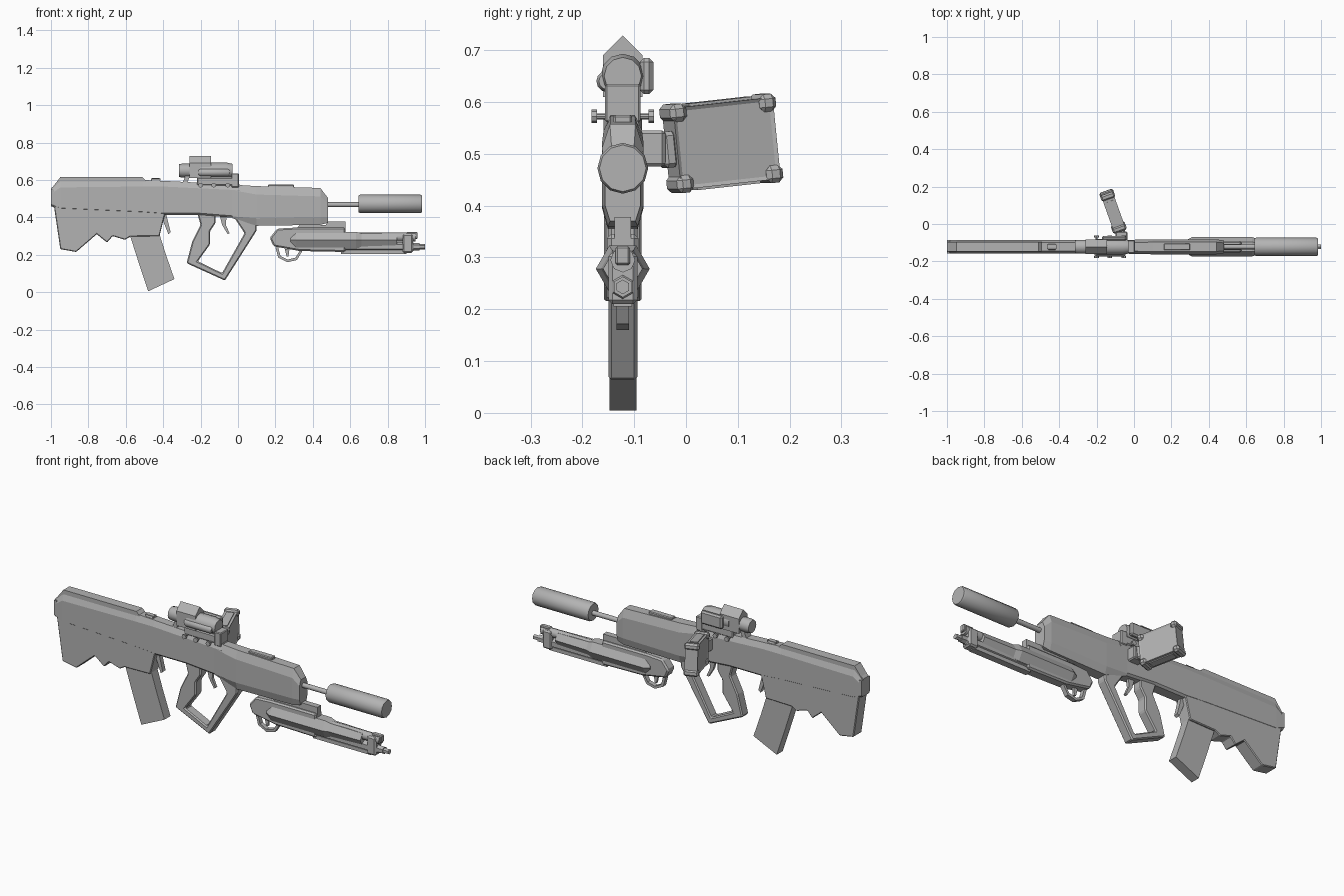
import bpy, bmesh, math
from mathutils import Matrix, Vector

if "Cube" in bpy.data.objects:
    bpy.data.objects.remove(bpy.data.objects["Cube"])

YC = -0.122  # centre plane of the weapon
gray = bpy.data.materials.new("gunmetal gray")
gray.diffuse_color = (0.45, 0.45, 0.45, 1)
gray.use_nodes = True
gray.node_tree.nodes["Principled BSDF"].inputs["Base Color"].default_value = gray.diffuse_color


def finish(name, bm, smooth=None):
    bmesh.ops.recalc_face_normals(bm, faces=bm.faces)
    me = bpy.data.meshes.new(name)
    bm.to_mesh(me)
    bm.free()
    me.materials.append(gray)
    ob = bpy.data.objects.new(name, me)
    bpy.context.collection.objects.link(ob)
    if smooth:
        bpy.ops.object.select_all(action='DESELECT')
        ob.select_set(True)
        bpy.context.view_layer.objects.active = ob
        bpy.ops.object.shade_smooth_by_angle(angle=math.radians(smooth))
    return ob


def skin(name, rings, smooth=None):
    """Join equal-length rings of points into a capped solid."""
    bm = bmesh.new()
    vs = [[bm.verts.new(p) for p in r] for r in rings]
    n = len(vs[0])
    for a, b in zip(vs, vs[1:]):
        for i in range(n):
            bm.faces.new((a[i], a[(i + 1) % n], b[(i + 1) % n], b[i]))
    bm.faces.new(vs[0])
    bm.faces.new(vs[-1])
    return finish(name, bm, smooth)


def prism(name, pts, hw, y=YC, bevel=0):
    """Side profile in x, z pulled to both sides."""
    ob = skin(name, [[(x, y + s * hw, z) for x, z in pts] for s in (-1, 1)])
    if bevel:
        m = ob.modifiers.new("edges", 'BEVEL')
        m.width, m.segments, m.limit_method = bevel, 1, 'ANGLE'
    return ob


def box(name, x0, x1, z0, z1, hw, y=YC, bevel=0):
    return prism(name, [(x0, z0), (x1, z0), (x1, z1), (x0, z1)], hw, y, bevel)


def tube(name, prof, z, y=YC, sides=12, smooth=50, turn=0.0):
    """Turned part along x; prof is a list of (x, radius)."""
    ang = [math.tau * (i + turn) / sides for i in range(sides)]
    return skin(name, [[(x, y + r * math.sin(a), z + r * math.cos(a)) for a in ang]
                       for x, r in prof], smooth)


def hull_body(name, stations):
    """Chamfered sections: x, bottom z, top z, half width, top and bottom chamfer heights."""
    rings = []
    for x, zb, zt, w, ct, cb in stations:
        half = [(w * .62, zt), (w, zt - ct), (w, zb + cb), (w * .72, zb)]
        rings.append([(x, YC + a, z) for a, z in half] +
                     [(x, YC - a, z) for a, z in reversed(half)])
    return skin(name, rings)


# Receiver, stock cap and handguard
hull_body("receiver", [
    (-1.0, .46, .555, .036, .03, .01), (-.95, .44, .60, .037, .04, .01),
    (-.51, .42, .60, .037, .035, .01), (-.40, .412, .595, .037, .03, .01),
    (-.20, .412, .585, .037, .03, .01), (.01, .395, .575, .037, .03, .01)])
prism("stock_cap", [(-1.0, .55), (-.95, .615), (-.51, .615), (-.49, .595), (-.51, .55)], .026)
box("stock_pad", -1.0, -.985, .475, .55, .036)
hull_body("handguard", [
    (-.03, .395, .575, .037, .03, .01), (.10, .355, .567, .040, .045, .04),
    (.44, .360, .557, .040, .045, .04), (.48, .37, .505, .034, .03, .03)])
prism("lower_stock", [(-.99, .50), (-.95, .23), (-.865, .215), (-.755, .31), (-.70, .265),
                      (-.67, .30), (-.605, .28), (-.575, .297), (-.42, .30), (-.39, .42),
                      (-.39, .50)], .036, bevel=.004)
prism("magazine", [(-.60, .42), (-.575, .295), (-.535, .17), (-.48, .005), (-.34, .07),
                   (-.385, .20), (-.42, .31), (-.41, .42)], .026)
prism("magazine_catch", [(-.41, .42), (-.385, .42), (-.36, .32), (-.372, .31), (-.40, .38)], .012)

# Grip with full hand guard as one bent frame
prism("grip_and_guard", [(-.22, .43), (-.20, .36), (-.245, .27), (-.275, .155), (-.07, .062),
                         (.10, .33), (.10, .43), (-.04, .43), (.035, .315), (-.085, .102),
                         (-.215, .165), (-.15, .255), (-.15, .325), (-.12, .37), (-.12, .43)],
      .028, bevel=.006)
prism("trigger", [(-.10, .42), (-.06, .42), (-.065, .36), (-.045, .315), (-.055, .31), (-.085, .36)], .008)
box("handguard_rail", .16, .30, .55, .575, .018, bevel=.004)
tube("rear_post", [(-.46, .018), (-.42, .018)], .592, sides=8)
box("rear_post_cap", -.465, -.415, .597, .608, .012)

# Barrel and suppressor
tube("barrel", [(.45, .013), (.67, .013)], .468)
tube("suppressor", [(.645, .045), (.652, .049), (.975, .049), (.983, .045)], .472, sides=12)

# Sight: mount, peaked hood, lens tubes, knobs
box("sight_mount", -.22, -.02, .57, .615, .032, bevel=.006)
prism("sight_bracket", [(-.30, .575), (-.275, .575), (-.245, .65), (-.27, .65)], .022)
skin("sight_hood", [[(x, YC + a, z) for a, z in
                     ((-.038, .61), (-.038, .69), (0, .728), (.038, .69), (.038, .61))]
                    for x in (-.26, -.145)])
tube("eyepiece", [(-.315, .034), (-.30, .037), (-.25, .037)], .65)
tube("sight_body", [(-.20, .043), (-.06, .043), (-.03, .036)], .65)
tube("side_lamp", [(-.21, .016), (-.20, .021), (-.055, .021), (-.045, .016)], .64, y=YC - .03)
box("battery_box", -.17, -.04, .615, .685, .013, y=YC + .046, bevel=.008)
box("front_block", -.035, .005, .56, .635, .034, bevel=.004)
for s in (-1, 1):
    for i, x in enumerate((-.20, -.13, -.055)):
        ang = [math.tau * k / 8 for k in range(8)]
        skin(f"mount_knob_{i}_{'left' if s > 0 else 'right'}",
             [[(x + r * math.cos(a), YC + s * d, .572 + r * math.sin(a)) for a in ang]
              for d, r in ((.03, .006), (.05, .006), (.05, .013), (.06, .013))])

# Folding display on a side hinge
frame = (Matrix.Translation((-.112, .068, .52)) @ Matrix.Rotation(math.radians(19.6), 4, 'Z')
         @ Matrix.Rotation(math.radians(6), 4, 'X'))


def display_box(name, c, size, inset=0, bevel=0):
    bm = bmesh.new()
    bmesh.ops.create_cube(bm, size=1)
    bmesh.ops.scale(bm, vec=size, verts=bm.verts)
    if bevel:
        bmesh.ops.bevel(bm, geom=bm.edges[:], offset=bevel, segments=1, affect='EDGES')
    if inset:
        bm.normal_update()
        ends = [f for f in bm.faces if abs(f.normal.x) > .9]
        bmesh.ops.inset_individual(bm, faces=ends, thickness=inset, depth=-.004)
    bmesh.ops.transform(bm, matrix=frame @ Matrix.Translation(c), verts=bm.verts)
    return finish(name, bm)


display_box("display", (0, 0, 0), (.066, .205, .158), inset=.01)
for sy in (-1, 1):
    for sz in (-1, 1):
        display_box(f"display_corner_{sy}_{sz}", (0, sy * .092, sz * .069),
                    (.078, .034, .034), bevel=.009)
for s in (-1, 1):
    display_box(f"display_edge_{s}", (0, 0, s * .08), (.04, .13, .008))
display_box("hinge_knuckle", (0, -.112, 0), (.05, .03, .07), bevel=.008)
box("hinge_arm", -.10, -.035, .475, .545, .028, y=-.068, bevel=.006)

# Underbarrel launcher
prism("launcher_receiver", [(.17, .29), (.21, .34), (.30, .345), (.575, .345), (.575, .215),
                            (.33, .22), (.19, .245)], .03, bevel=.008)
prism("launcher_rail", [(.31, .34), (.33, .36), (.47, .36), (.48, .378), (.575, .378),
                        (.575, .33), (.31, .33)], .016)
tube("pump", [(.28, .035), (.31, .052), (.63, .052), (.66, .042), (.85, .038)], .278,
     sides=6, smooth=None, turn=.5)
tube("launcher_barrel", [(.55, .024), (.95, .024)], .295, sides=8)
tube("feed_tube", [(.50, .026), (.93, .026), (.94, .02), (.97, .02), (.97, .014), (1.0, .014)],
     .243, sides=6, smooth=None)
box("barrel_clamp", .88, .935, .21, .31, .028, bevel=.008)
box("launcher_front_sight", .90, .96, .285, .322, .014, bevel=.004)
box("launcher_under_plate", .55, .90, .205, .225, .018)
prism("launcher_trigger_guard", [(.20, .24), (.215, .185), (.265, .16), (.315, .172), (.35, .23),
                                 (.335, .23), (.308, .185), (.265, .174), (.227, .194),
                                 (.215, .24)], .012)
prism("launcher_trigger", [(.25, .23), (.275, .23), (.27, .19), (.26, .19)], .006)
